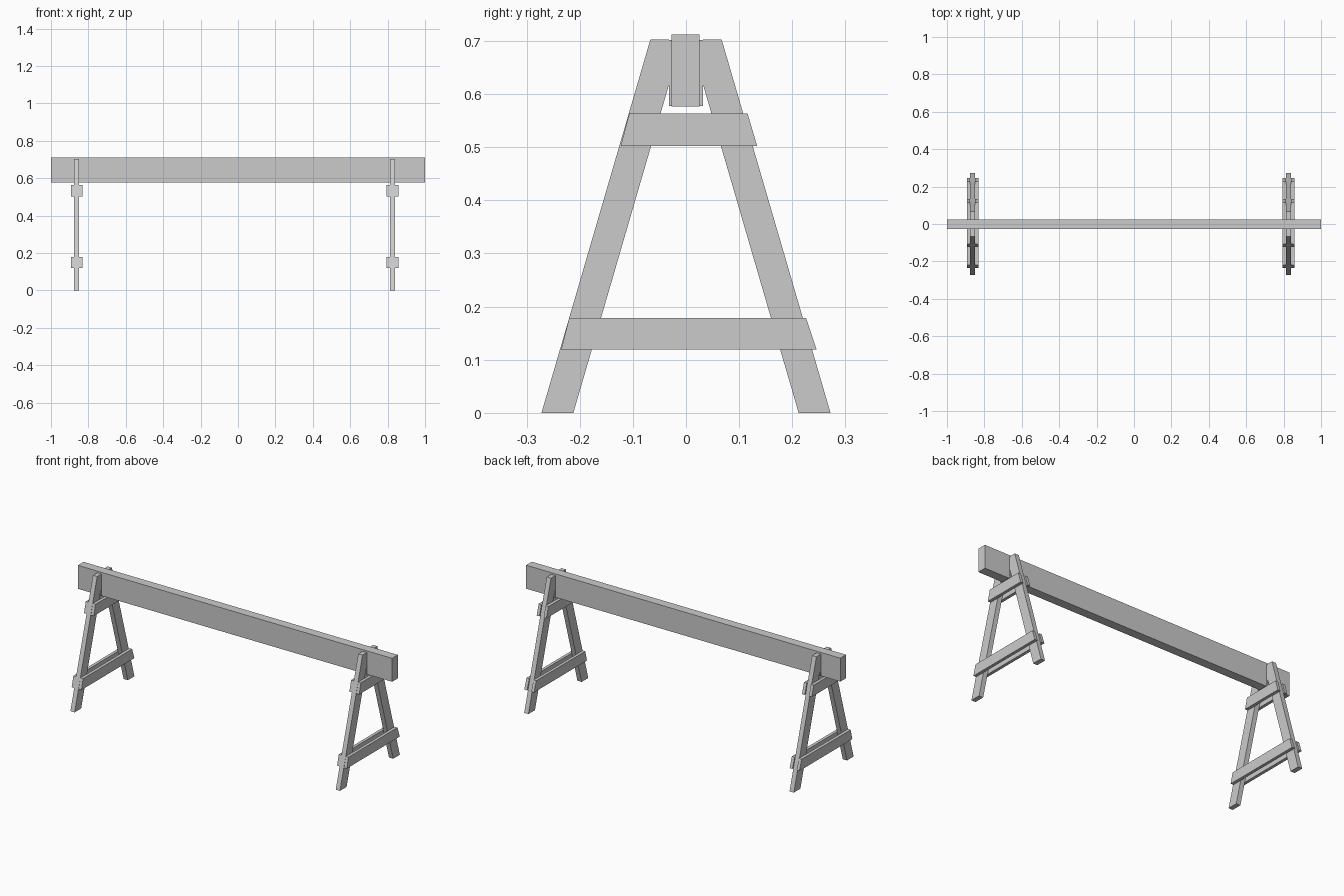
import bpy, bmesh

if "Cube" in bpy.data.objects:
    bpy.data.objects.remove(bpy.data.objects["Cube"])


def extrude_profile(name, profile, x0, x1):
    """Solid made by extruding a (y, z) outline along x."""
    bm = bmesh.new()
    face = bm.faces.new([bm.verts.new((x0, y, z)) for y, z in profile])
    ext = bmesh.ops.extrude_face_region(bm, geom=[face])
    verts = [g for g in ext["geom"] if isinstance(g, bmesh.types.BMVert)]
    bmesh.ops.translate(bm, verts=verts, vec=(x1 - x0, 0, 0))
    bmesh.ops.recalc_face_normals(bm, faces=bm.faces)
    mesh = bpy.data.meshes.new(name)
    bm.to_mesh(mesh)
    bm.free()
    obj = bpy.data.objects.new(name, mesh)
    bpy.context.collection.objects.link(obj)
    return obj


def rect(y0, y1, z0, z1):
    return [(y0, z0), (y1, z0), (y1, z1), (y0, z1)]


# Long top beam
extrude_profile("beam", rect(-0.027, 0.025, 0.577, 0.712), -1.0, 1.0)

LEG_HALF = 0.0135    # half thickness of the legs along x
BRACE_HALF = 0.031   # outer face of the brace planks

# Sloping leg, with its top cut vertical against the beam
leg = [(0.272, 0), (0.067, 0.703), (0.032, 0.703), (0.032, 0.618), (0.212, 0)]
# Brace planks with slanted ends
braces = {
    "upper_brace": [(-0.123, 0.502), (0.134, 0.502), (0.116, 0.563), (-0.107, 0.563)],
    "lower_brace": [(-0.235, 0.119), (0.246, 0.119), (0.226, 0.179), (-0.220, 0.178)],
}

for side, cx in (("left", -0.863), ("right", 0.826)):
    # Leg pair and the thin pads that grip the beam
    for end, s in (("front", -1), ("back", 1)):
        extrude_profile(f"{side}_{end}_leg", [(s * y, z) for y, z in leg],
                        cx - LEG_HALF, cx + LEG_HALF)
        extrude_profile(f"{side}_{end}_pad", rect(s * 0.024, s * 0.032, 0.578, 0.702),
                        cx - LEG_HALF, cx + LEG_HALF)
    # Paired planks sandwiching the legs
    for name, profile in braces.items():
        for face, s in (("inner", 1), ("outer", -1)):
            extrude_profile(f"{side}_{name}_{face}", profile,
                            cx + s * LEG_HALF, cx + s * BRACE_HALF)
